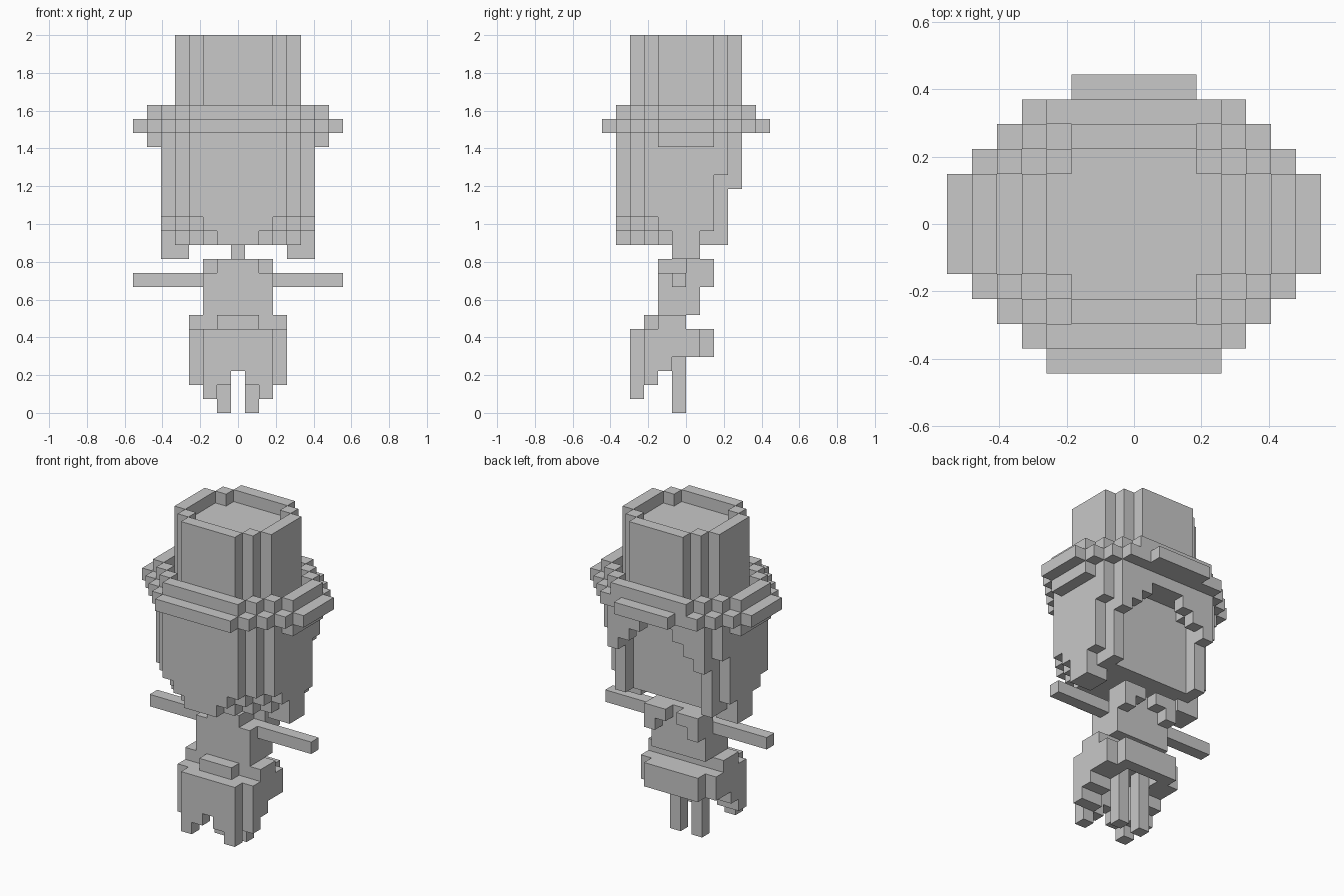
import bpy, bmesh

if "Cube" in bpy.data.objects:
    bpy.data.objects.remove(bpy.data.objects["Cube"])

U = 2 / 27            # edge of one block
cells = {}            # (x, y, z) block -> part name; x blocks are centred on whole numbers

grey = bpy.data.materials.new("plain grey")
grey.diffuse_color = (0.58, 0.58, 0.58, 1)
grey.use_nodes = True
grey.node_tree.nodes["Principled BSDF"].inputs["Base Color"].default_value = grey.diffuse_color


def fill(part, x0, x1, y0, y1, z0, z1):
    """Fill blocks x0..x1 inclusive, y and z as half-open ranges."""
    for x in range(x0, x1 + 1):
        for y in range(y0, y1):
            for z in range(z0, z1):
                cells.setdefault((x, y, z), part)


def both(part, x0, x1, *rest):
    """Same box on the left and the right."""
    fill(part, x0, x1, *rest)
    fill(part, -x1, -x0, *rest)


def rows(widest, reach):
    """Stepped oval: half width shrinks by one for each row beyond |y| = 2."""
    return {(x, y) for y in range(-reach, reach) for x in range(-widest, widest + 1)
            if abs(x) <= widest - max(0, (y if y >= 0 else -1 - y) - 1)}


def layer(part, plan, z0, z1):
    for x, y in plan:
        fill(part, x, x, y, y + 1, z0, z1)


# Hat: crown with a raised rim, and a curled brim with a gutter
crown = rows(4, 4)
layer("hat_crown", crown, 19, 26)
layer("hat_crown", crown - rows(3, 3), 26, 27)
outer = rows(7, 5)
ring = rows(6, 5)
gutter = rows(5, 4)
layer("hat_brim", outer, 20, 21)
fill("hat_brim", -2, 2, 5, 6, 20, 21)
fill("hat_brim", -3, 3, -6, -5, 20, 21)
layer("hat_brim", ring - gutter, 21, 22)
both("hat_brim", 6, 6, -2, 2, 19, 20)

# Head block with a flat recessed face at the back
fill("head", -3, 3, -3, 2, 12, 20)

# Hair: shell whose lower edge rises towards the corners
for y in range(-5, 2):
    half = {-5: 3, -4: 4}.get(y, 5)
    for x in range(-half, half + 1):
        low = {7: 13, 8: 14}.get(abs(x) - y, 12)
        if abs(x) == 5 and y == 1:
            low = 13
        fill("hair", x, x, y, y + 1, low, 20)
both("hair", 4, 5, -1, 1, 11, 12)
both("hair", 4, 4, 2, 3, 12, 20)
both("hair", 5, 5, 2, 3, 17, 20)
for x, low in zip(range(-4, 5), (16, 17, 18, 19, 19, 19, 18, 17, 16)):
    fill("fringe", x, x, 3, 4, low, 20)
    fill("fringe", x, x, 2, 3, min(low + 1, 19), 20)

# Neck, torso, collar and straight arms
fill("neck", 0, 0, -1, 0, 11, 12)
fill("torso", -2, 2, -2, 1, 7, 10)
fill("torso", -1, 1, -2, 1, 10, 11)
both("torso", 2, 2, 0, 1, 10, 11)
both("collar", 1, 2, 1, 2, 10, 11)
both("collar", 2, 2, 1, 2, 9, 10)
both("arm", 3, 7, -1, 0, 9, 10)

# Skirt: waist, back flap, long front panel and stepped sides
fill("waist", -3, 3, -2, 0, 6, 7)
fill("waist", -1, 1, -3, -2, 6, 7)
fill("skirt", -2, 2, -3, 2, 5, 6)
fill("skirt", -2, 2, 1, 2, 4, 5)
both("skirt", 2, 2, -3, 1, 4, 5)
both("skirt", 3, 3, -3, 1, 4, 6)
fill("skirt", 0, 0, -4, -3, 3, 6)
both("skirt", 1, 1, -4, -3, 2, 6)
both("skirt", 2, 2, -4, -3, 1, 6)
both("skirt", 2, 3, -3, -2, 2, 4)
both("skirt", 2, 3, -2, -1, 3, 4)
both("leg", 1, 1, -1, 0, 0, 5)

# Turn blocks into outer surfaces, one object per part
SIDES = {
    (1, 0, 0): ((1, 0, 0), (1, 1, 0), (1, 1, 1), (1, 0, 1)),
    (-1, 0, 0): ((0, 0, 0), (0, 0, 1), (0, 1, 1), (0, 1, 0)),
    (0, 1, 0): ((0, 1, 0), (0, 1, 1), (1, 1, 1), (1, 1, 0)),
    (0, -1, 0): ((0, 0, 0), (1, 0, 0), (1, 0, 1), (0, 0, 1)),
    (0, 0, 1): ((0, 0, 1), (1, 0, 1), (1, 1, 1), (0, 1, 1)),
    (0, 0, -1): ((0, 0, 0), (0, 1, 0), (1, 1, 0), (1, 0, 0)),
}
for part in sorted(set(cells.values())):
    bm = bmesh.new()
    for (x, y, z), owner in cells.items():
        if owner != part:
            continue
        for (dx, dy, dz), quad in SIDES.items():
            if (x + dx, y + dy, z + dz) not in cells:
                bm.faces.new([bm.verts.new(((x + a - 0.5) * U, (y + b) * U, (z + c) * U))
                              for a, b, c in quad])
    bmesh.ops.remove_doubles(bm, verts=bm.verts, dist=0.001)
    bmesh.ops.dissolve_limit(bm, angle_limit=0.02, verts=bm.verts, edges=bm.edges)
    if not bm.faces:
        bm.free()
        continue
    mesh = bpy.data.meshes.new(part)
    bm.to_mesh(mesh)
    bm.free()
    mesh.materials.append(grey)
    bpy.context.collection.objects.link(bpy.data.objects.new(part, mesh))
